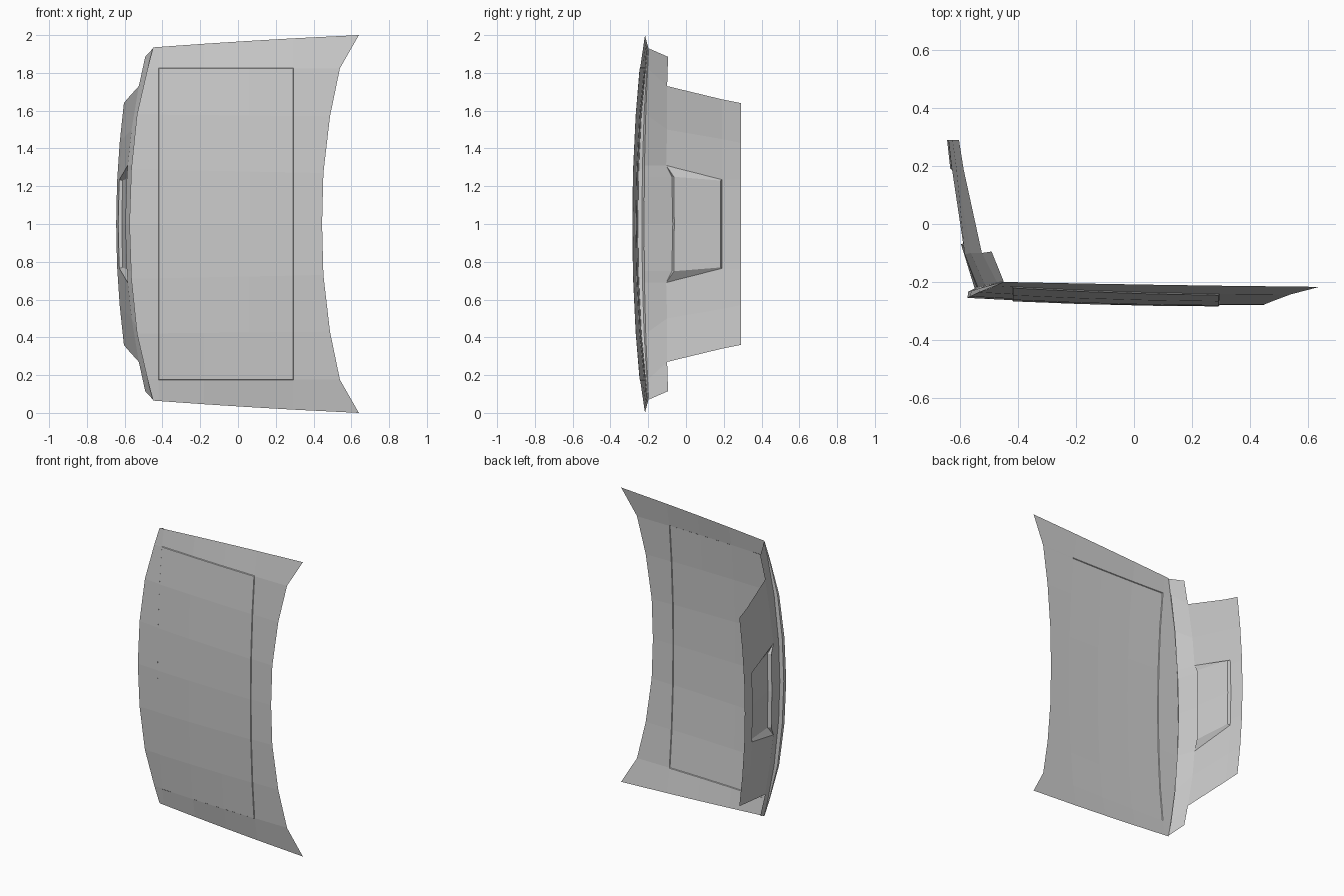
import bpy, bmesh

if "Cube" in bpy.data.objects:
    bpy.data.objects.remove(bpy.data.objects["Cube"])


def sheet(name, grids, extra=()):
    """Build strips of points (z measured from mid height) and mirror them about z = 1."""
    bm = bmesh.new()
    for rows, skip in grids:
        vs = [[bm.verts.new(p) for p in row] for row in rows]
        for i in range(len(vs) - 1):
            for j in range(min(len(vs[i]), len(vs[i + 1])) - 1):
                if (i, j) not in skip:
                    bm.faces.new((vs[i][j], vs[i][j + 1], vs[i + 1][j + 1], vs[i + 1][j]))
    for poly in extra:
        bm.faces.new([bm.verts.new(p) for p in poly])
    bmesh.ops.remove_doubles(bm, verts=bm.verts, dist=0.0002)
    bmesh.ops.dissolve_degenerate(bm, edges=bm.edges, dist=0.0001)
    bmesh.ops.recalc_face_normals(bm, faces=bm.faces)
    me = bpy.data.meshes.new(name)
    bm.to_mesh(me)
    bm.free()
    ob = bpy.data.objects.new(name, me)
    bpy.context.collection.objects.link(ob)
    ob.location.z = 1
    m = ob.modifiers.new("mirror", 'MIRROR')
    m.use_axis = (False, False, True)
    m.use_clip = True
    return ob


# Outer panel: left and right edge points per row
edges = [((-.575, -.255, 0), (.445, -.28, 0)),
         ((-.565, -.25, .29), (.452, -.277, .27)),
         ((-.535, -.236, .58), (.487, -.263, .57)),
         ((-.479, -.2135, .822), (.539, -.2435, .822)),
         ((-.478, -.213, .825), (.54, -.243, .825)),
         ((-.45, -.2, .935), (.64, -.217, 1.0))]
cols = [-.42, -.417, -.18, .06, .292, .295]
panel = []
for r, (L, R) in enumerate(edges):
    row = [L]
    for c, x in enumerate(cols):
        u = (x - L[0]) / (R[0] - L[0])
        bow = 4 * u * (1 - u)
        y = L[1] + u * (R[1] - L[1]) - .008 * bow * (1 if r < 5 else .2)
        if 1 <= c <= 4 and r <= 3:      # slightly raised centre field
            y -= .004
        z = L[2] + u * (R[2] - L[2]) + (.004 * bow if r == 5 else 0)
        row.append((x, y, z))
    panel.append(row + [R])
sheet("outer_panel", [(panel, ())])

# Folded lip along the left edge, tapering to the corners
lip_front = [edges[i][0] for i in (0, 1, 2, 4, 5)]
lip_back = [(-.572, -.233, 0), (-.562, -.231, .29), (-.533, -.222, .58),
            (-.478, -.207, .825), (-.45, -.199, .935)]
lip_in = [(-.55, -.222, 0), (-.54, -.22, .29), (-.513, -.213, .58),
          (-.472, -.203, .825), (-.45, -.198, .93)]
sheet("folded_lip", [([lip_front, lip_back, lip_in], ())])


# Rear face: curved rows with an opening for the recess
def arc(x0, k, ys, ss):
    return [(x0 + k * s * s, y, s) for y, s in zip(ys, ss)]


row_a = [(-.55, -.222, 0), (-.543, -.22, .25), (-.538, -.22, .31),
         (-.513, -.213, .58), (-.472, -.203, .825), (-.45, -.198, .93)]
row_b = arc(-.597, .135, (-.07, -.075, -.105, -.1, -.1, -.095), (0, .25, .31, .5, .73, .885))
row_c = arc(-.634, .105, [.19] * 5, (0, .2, .235, .45, .66))
row_d = arc(-.645, .1, [.29] * 5, (0, .2, .235, .43, .64))
sheet("rear_face", [([row_a, row_b, row_c, row_d], {(1, 0), (1, 1)})])

# Recess: floor and sloping walls
f0, f1 = (-.572, -.062, 0), (-.568, -.064, .25)
t0, t1 = (-.615, .182, 0), (-.611, .182, .23)
sheet("recess", [], [(f0, f1, t1, t0),
                     (row_b[0], row_b[1], f1, f0),
                     (row_b[1], row_b[2], f1),
                     (row_b[2], row_c[2], t1, f1),
                     (row_c[0], row_c[1], t1, t0),
                     (row_c[1], row_c[2], t1)])
